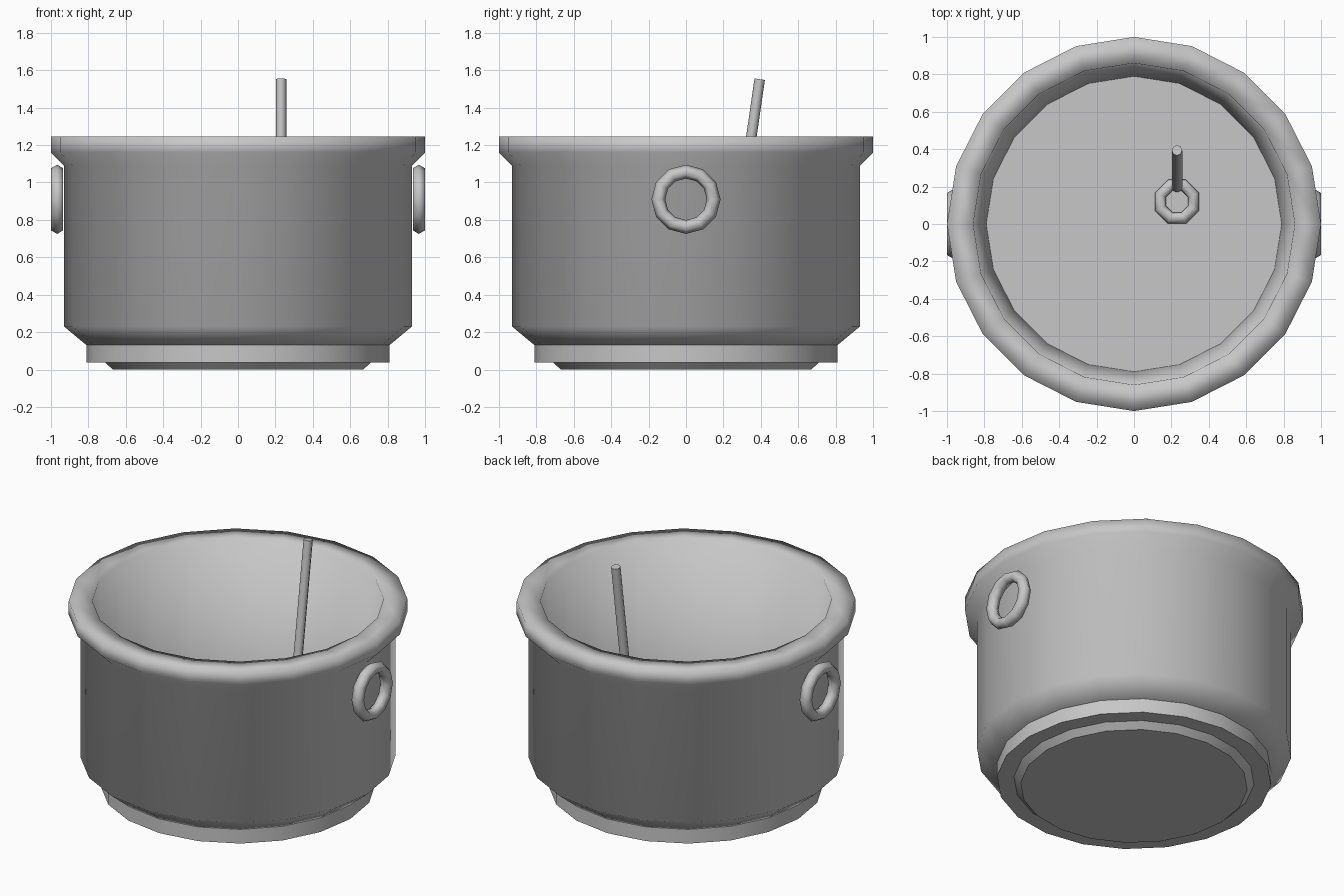
import bpy, bmesh, math
from mathutils import Vector

old = bpy.data.objects.get("Cube")
if old:
    bpy.data.objects.remove(old)

# Single metal colour
GREY = (0.57, 0.57, 0.57, 1)
metal = bpy.data.materials.new("grey_metal")
metal.diffuse_color = GREY
metal.use_nodes = True
metal.node_tree.nodes["Principled BSDF"].inputs["Base Color"].default_value = GREY


def finish(obj, name, angle=None):
    """Name, colour and shade a part; an angle keeps sharper edges crisp."""
    obj.name = name
    obj.data.materials.append(metal)
    bpy.ops.object.select_all(action="DESELECT")
    obj.select_set(True)
    bpy.context.view_layer.objects.active = obj
    if angle is None:
        bpy.ops.object.shade_smooth()
    else:
        bpy.ops.object.shade_smooth_by_angle(angle=math.radians(angle))
    return obj


def lathe(name, profile, sides=20, angle=None, cap_start=False, cap_end=False):
    """Revolve (radius, height) points around z."""
    bm = bmesh.new()
    rings = []
    for r, z in profile:
        turns = [2 * math.pi * i / sides for i in range(sides)]
        rings.append([bm.verts.new((r * math.cos(a), r * math.sin(a), z)) for a in turns])
    for low, high in zip(rings, rings[1:]):
        for i in range(sides):
            j = (i + 1) % sides
            bm.faces.new((low[i], low[j], high[j], high[i]))
    if cap_start:
        bm.faces.new(rings[0][::-1])
    if cap_end:
        bm.faces.new(rings[-1])
    mesh = bpy.data.meshes.new(name)
    bm.to_mesh(mesh)
    bm.free()
    obj = bpy.data.objects.new(name, mesh)
    bpy.context.collection.objects.link(obj)
    return finish(obj, name, angle)


def ring(name, location, major, minor, sides, tube_sides, rotation=(0, 0, 0)):
    bpy.ops.mesh.primitive_torus_add(
        location=location, rotation=rotation, major_radius=major, minor_radius=minor,
        major_segments=sides, minor_segments=tube_sides)
    return finish(bpy.context.object, name)


# Pot shell: outer wall, flared rim, inner wall tapering to the floor
lathe("pot_body", [(0.79, 0.13), (0.81, 0.13), (0.93, 0.23), (0.93, 1.09),
                   (1.0, 1.16), (1.0, 1.247), (0.86, 1.247), (0.79, 0.18)])

# Flat inside floor
lathe("pot_floor", [(0.79, 0.17), (0.79, 0.18)], angle=30, cap_start=True, cap_end=True)

# Foot ring and bottom plate
lathe("foot_ring", [(0.81, 0.038), (0.81, 0.13)], angle=30, cap_start=True, cap_end=True)
lathe("bottom_plate", [(0.67, 0), (0.71, 0.038)], angle=30, cap_start=True)

# Ring handles on both sides
for side, x in (("left", 0.967), ("right", -0.967)):
    ring(side + "_ring_handle", (x, 0, 0.91), 0.148, 0.037, 12, 6, (0, math.pi / 2, 0))

# Ladle resting in the pot: rim and leaning stick
ring("ladle_rim", (0.23, 0.12, 0.2), 0.095, 0.032, 8, 8, (0, 0, math.pi / 8))
foot, tip = Vector((0.23, 0.197, 0.19)), Vector((0.23, 0.394, 1.552))
lean = tip - foot
bpy.ops.mesh.primitive_cylinder_add(
    vertices=8, radius=0.028, depth=lean.length, location=(foot + tip) / 2,
    rotation=lean.to_track_quat("Z", "Y").to_euler())
finish(bpy.context.object, "ladle_stick", 50)
